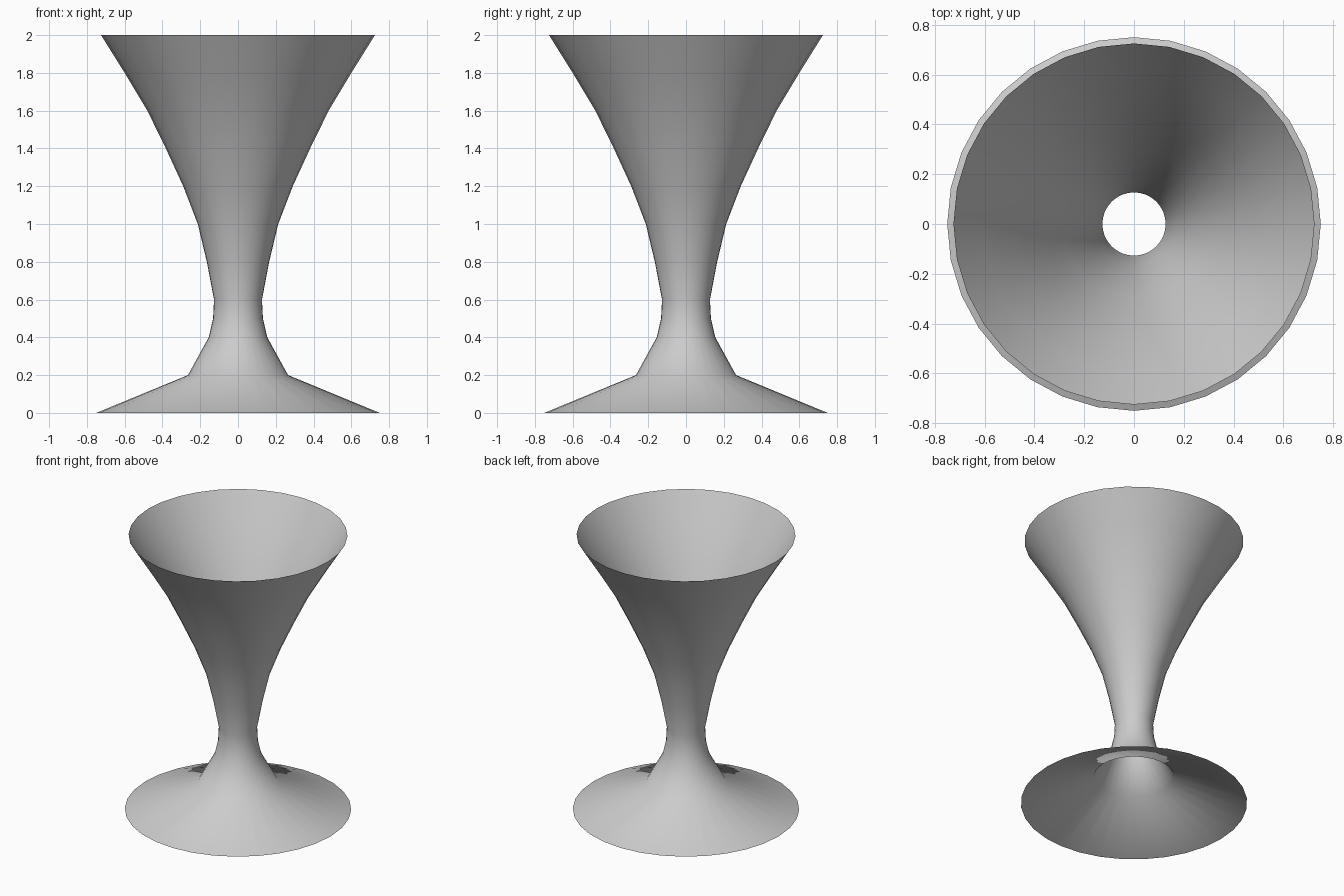
import bpy, bmesh, math
from mathutils import Vector

if "Cube" in bpy.data.objects:
    bpy.data.objects.remove(bpy.data.objects["Cube"])

SIDES = 32

# Outline of the thin-walled goblet: (radius, height), foot to rim
PROFILE = [
    (0.75, 0.0), (0.265, 0.2), (0.155, 0.4), (0.132, 0.5), (0.127, 0.6),
    (0.165, 0.8), (0.213, 1.0), (0.29, 1.2), (0.382, 1.4),
    (0.48, 1.6), (0.60, 1.8), (0.725, 2.0),
]


def lathe(name, profile, sides):
    """Revolve an open profile around z into a single-walled surface."""
    bm = bmesh.new()
    verts = [bm.verts.new((r, 0, z)) for r, z in profile]
    edges = [bm.edges.new(pair) for pair in zip(verts, verts[1:])]
    bmesh.ops.spin(bm, geom=verts + edges, cent=(0, 0, 0), axis=(0, 0, 1),
                   angle=math.tau, steps=sides, use_merge=False)
    bmesh.ops.remove_doubles(bm, verts=bm.verts, dist=1e-4)
    # Point every normal outward
    for f in bm.faces:
        f.normal_update()
        c = f.calc_center_median()
        if f.normal.dot(Vector((c.x, c.y, 0))) < 0:
            f.normal_flip()
        f.smooth = True
    mesh = bpy.data.meshes.new(name)
    bm.to_mesh(mesh)
    bm.free()
    obj = bpy.data.objects.new(name, mesh)
    bpy.context.collection.objects.link(obj)
    return obj


# Foot, stem and flared cup in one open shell
lathe("goblet", PROFILE, SIDES)
